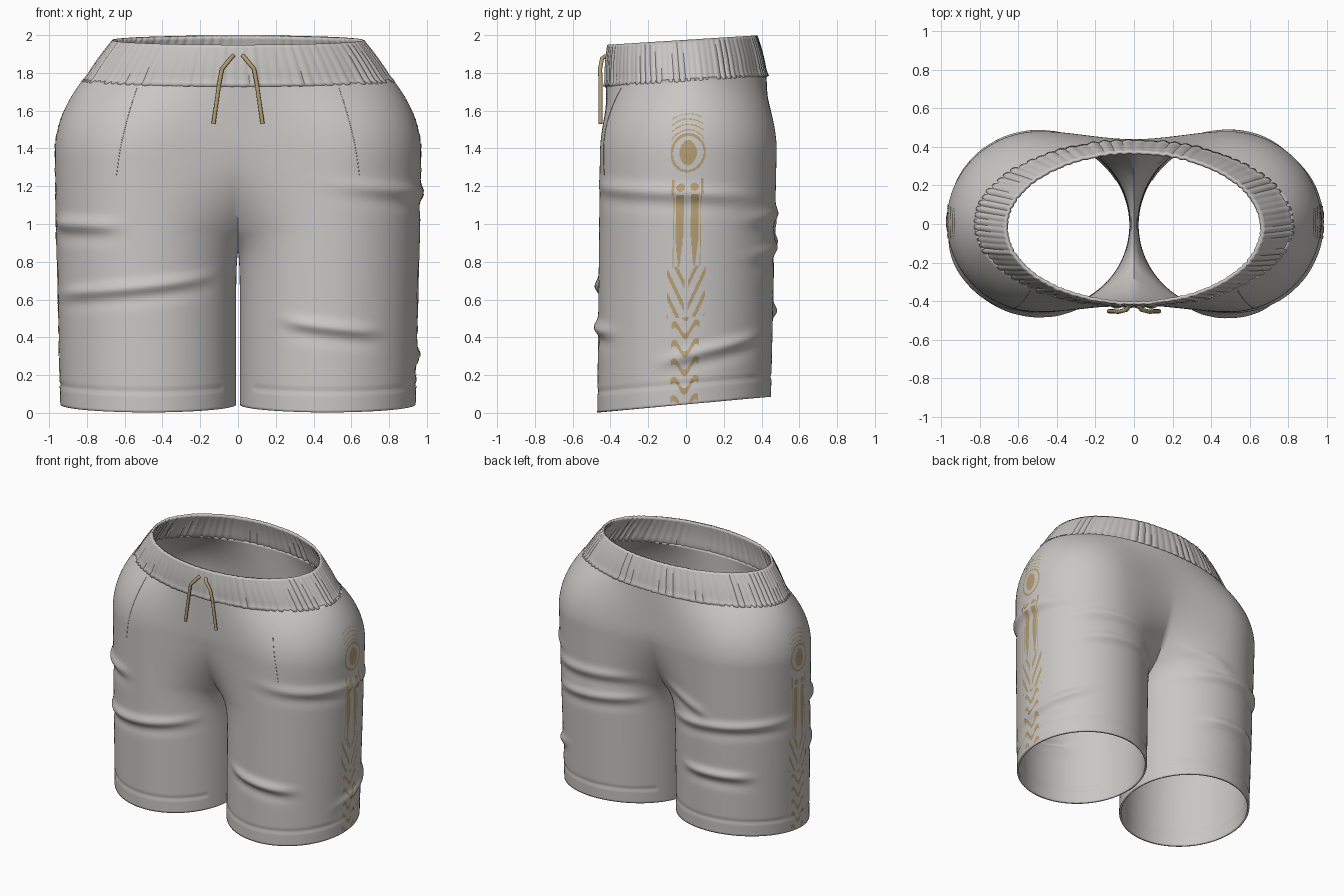
import bpy, bmesh, random
from math import sin, cos, pi, exp, hypot, radians

random.seed(4)
cube = bpy.data.objects.get("Cube")
if cube:
    bpy.data.objects.remove(cube, do_unlink=True)


def material(name, color):
    m = bpy.data.materials.new(name)
    m.use_nodes = True
    m.diffuse_color = (*color, 1)
    m.node_tree.nodes["Principled BSDF"].inputs["Base Color"].default_value = (*color, 1)
    return m


CLOTH = material("light grey cloth", (0.58, 0.57, 0.55))
TAN = material("tan trim", (0.47, 0.34, 0.17))

INNER = 0.57          # half angle of the inner leg arc
SEAM_Z = 0.98         # height where the legs join
TOP_Z = 1.77          # height where the waistband starts

# folds: side, centre and half width around the leg, height, slope, depth
FOLDS = [
    (1, -0.60, 0.20, 0.47, -0.15, 0.024),
    (1, -0.13, 0.42, 1.18, -0.13, 0.018),
    (1, 0.14, 0.22, 0.30, 0.20, 0.020),
    (1, 0.60, 0.28, 1.02, 0.05, 0.018),
    (1, 0.65, 0.30, 0.84, 0.10, 0.018),
    (-1, -0.28, 0.20, 1.02, -0.03, 0.022),
    (-1, -0.55, 0.38, 0.69, -0.14, 0.022),
    (-1, 0.50, 0.40, 0.88, -0.10, 0.020),
    (-1, 0.55, 0.20, 0.48, 0.00, 0.024),
    (-1, 0.78, 0.16, 1.02, 0.35, 0.016),
]


def lerp(a, b, t):
    return a + (b - a) * t


def clamp(t):
    return max(0.0, min(1.0, t))


def relief(side, a, z):
    """Folds and the stitched hem groove."""
    d = -0.006 * exp(-((z - 0.115) / 0.011) ** 2)
    for s, a0, half, z0, slope, amp in FOLDS:
        if s == side:
            dz = z - z0 - slope * (a - a0)
            window = exp(-((a - a0) / half) ** 4) * (1 - min(1, abs(a)) ** 8)
            d += amp * window * (exp(-(dz / 0.035) ** 2) - 0.35 * exp(-((dz + 0.07) / 0.04) ** 2))
    return d


def leg_size(z):
    rx = 0.465 + 0.011 * min(z, 1.4)
    return 0.01 + rx, rx, 0.46 + 0.006 * min(z, 1.4)


def place(side, x, y, z):
    """Shift and tilt a point so the back sits higher than the front."""
    y += (-0.01 + 0.016 * min(z, 1.4)) * clamp((TOP_Z - z) / 0.4)
    return (side * x, y, z + lerp(0.045, 0, clamp(z / 0.9)) + lerp(0.09, 0.06, z / TOP_Z) * y)


def surface(side, a, z, off=0.0):
    """Outer cloth: a runs from front centre (-1) over the side (0) to back centre (1)."""
    sign = 1 if a >= 0 else -1
    b = abs(a)
    cx, rx, ry = leg_size(z)
    th = b * (pi - INNER)
    d = relief(side, a, z) + off
    pull = (cx - rx * cos(INNER)) * b ** 8
    pull *= exp(-max(0, SEAM_Z - z) / 0.07)
    x, y = cx + (rx + d) * cos(th) - pull, (ry + d) * sin(th)
    # hips: two round ends joined by a nearly flat middle
    if b < 0.62:
        hx, hy = cx + (rx + d) * cos(b / 0.62 * pi / 2), (ry + d) * sin(b / 0.62 * pi / 2)
    else:
        t = (b - 0.62) / 0.38
        hx, hy = cx * (1 - t), lerp(ry + d, 0.43, t * t * (3 - 2 * t))
    s = 1 - (1 - clamp((z - SEAM_Z) / 0.5)) ** 2
    x, y = lerp(x, hx, s), lerp(y, hy, s)
    # narrowing to the waist
    w = clamp((z - 1.35) / (TOP_Z - 1.35)) ** 2.2
    phi = b * pi / 2
    x, y = lerp(x, (0.815 + off) * cos(phi), w), lerp(y, (0.425 + off) * sin(phi), w)
    if b > 0.9999 and z >= SEAM_Z - 1e-6:
        x = 0
    return place(side, x, sign * y, z)


def inner_leg(side, q, t):
    """Inner thigh: q runs from back to front, t from hem to crotch seam."""
    th = lerp(pi - INNER, pi + INNER, q)
    top = SEAM_Z - 0.13 * (1 - (sin(th) / sin(INNER)) ** 2)
    z = top * t
    cx, rx, ry = leg_size(z)
    x = (cx + rx * cos(th)) * (1 - exp(-(top - z) / 0.07))
    return place(side, 0 if t == 1 else x, ry * sin(th), z)


def finish(bm, name, mat, angle=50, thick=0):
    bmesh.ops.recalc_face_normals(bm, faces=bm.faces)
    me = bpy.data.meshes.new(name)
    bm.to_mesh(me)
    bm.free()
    ob = bpy.data.objects.new(name, me)
    bpy.context.collection.objects.link(ob)
    me.materials.append(mat)
    bpy.ops.object.select_all(action='DESELECT')
    ob.select_set(True)
    bpy.context.view_layer.objects.active = ob
    bpy.ops.object.shade_smooth_by_angle(angle=radians(angle))
    if thick:
        mod = ob.modifiers.new("cloth_thickness", 'SOLIDIFY')
        mod.thickness, mod.offset = thick, -1
    return ob


def grid_faces(bm, rows, closed=False):
    for r0, r1 in zip(rows, rows[1:]):
        n = len(r0)
        for j in range(n if closed else n - 1):
            k = (j + 1) % n
            bm.faces.new((r0[j], r0[k], r1[k], r1[j]))


# Shorts body: both legs and the hips, welded along the centre seam
bm = bmesh.new()
OUT, INN, LEG_ROWS, HIP_ROWS = 110, 40, 72, 44
for side in (1, -1):
    legs = []
    for k in range(LEG_ROWS + 1):
        t = k / LEG_ROWS
        ring = [surface(side, -1 + 2 * j / OUT, SEAM_Z * t) for j in range(OUT + 1)]
        ring += [inner_leg(side, j / INN, t) for j in range(1, INN)]
        legs.append([bm.verts.new(p) for p in ring])
    grid_faces(bm, legs, closed=True)
    hips = [legs[-1][:OUT + 1]]
    for k in range(1, HIP_ROWS + 1):
        z = lerp(SEAM_Z, TOP_Z, k / HIP_ROWS)
        hips.append([bm.verts.new(surface(side, -1 + 2 * j / OUT, z)) for j in range(OUT + 1)])
    grid_faces(bm, hips)
seam = [v for v in bm.verts if abs(v.co.x) < 1e-5]
bmesh.ops.remove_doubles(bm, verts=seam, dist=0.0005)
finish(bm, "shorts_body", CLOTH, thick=0.014)

# Gathered waistband
PLEATS, STEPS, BAND_ROWS = 84, 6, 12
heights = [random.uniform(0.2, 1) for _ in range(PLEATS)]
lean = [random.uniform(0.5, 1) for _ in range(PLEATS)]
bm = bmesh.new()
rows = []
for k in range(BAND_ROWS + 1):
    v = k / BAND_ROWS
    row = []
    for j in range(PLEATS * STEPS):
        p, f = divmod(j, STEPS)
        th = 2 * pi * j / (PLEATS * STEPS)
        d = 0.011 * heights[p] * sin(pi * f / STEPS) * lerp(1, 0.4, v * lean[p])
        d += 0.008 * exp(-(v / 0.08) ** 2) + 0.006 * sin(pi * v)
        x = (lerp(0.815, 0.664, v) + d) * cos(th)
        y = lerp(0, -0.02, v) + (lerp(0.424, 0.394, v) + d) * sin(th)
        row.append(bm.verts.new((x, y, lerp(1.757, 1.975, v) + 0.063 * y)))
    rows.append(row)
grid_faces(bm, rows, closed=True)
finish(bm, "waistband", CLOTH, 40, thick=0.016)


# Side stripes: broken, mirrored ornament
def in_ornament(y, z):
    y = abs(y)
    r = hypot(y / 0.045, (z - 1.38) / 0.065)
    if z > 1.24:
        arch = hypot(y / 0.08, (z - 1.38) / 0.09)
        ripple = z > 1.44 and arch < 2.3 and sin(arch * 20) > 0.75 and y < 0.085
        return r < 1 or 1.0 < arch < 1.15 or ripple
    if z > 1.16:
        return hypot(y - 0.035, z - 1.2) < 0.022 or 0.07 < y < 0.08
    if z > 0.78:
        return abs(y - 0.04) < 0.020 * clamp((z - 0.74) / 0.2) or 0.066 < y < 0.071
    if z > 0.5:
        return sin((z - 2.2 * y) * 50) > 0.45 and y > 0.008
    return sin(z * 62 + cos(y * 55) * 2.2) > 0.45 and y < 0.075


for side, label in ((1, "left"), (-1, "right")):
    bm = bmesh.new()
    NA, NZ = 44, 380
    cells = {}

    def corner(i, k):
        if (i, k) not in cells:
            a, z = lerp(-0.085, 0.085, i / NA), lerp(0.01, 1.64, k / NZ)
            cells[i, k] = bm.verts.new(surface(side, a, z, 0.003))
        return cells[i, k]

    for k in range(NZ):
        for i in range(NA):
            y, z = lerp(-0.1, 0.1, (i + 0.5) / NA), lerp(0.03, 1.64, (k + 0.5) / NZ)
            if in_ornament(y, z):
                bm.faces.new([corner(i, k), corner(i + 1, k), corner(i + 1, k + 1), corner(i, k + 1)])
    bm.normal_update()
    if sum(f.normal.x for f in bm.faces) * side < 0:
        bmesh.ops.reverse_faces(bm, faces=bm.faces)
    finish(bm, label + "_side_stripe", TAN)


def tube(name, points, radius, mat):
    cu = bpy.data.curves.new(name, 'CURVE')
    cu.dimensions = '3D'
    cu.bevel_depth, cu.bevel_resolution, cu.use_fill_caps = radius, 3, True
    sp = cu.splines.new('POLY')
    sp.points.add(len(points) - 1)
    for pt, co in zip(sp.points, points):
        pt.co = (*co, 1)
    cu.materials.append(mat)
    ob = bpy.data.objects.new(name, cu)
    bpy.context.collection.objects.link(ob)


# Drawstrings and pocket seams
for side, label in ((1, "left"), (-1, "right")):
    tube(label + "_drawstring", [(side * x, y, z) for x, y, z in (
        (0.025, -0.425, 1.89), (0.04, -0.445, 1.875), (0.085, -0.455, 1.82),
        (0.10, -0.452, 1.74), (0.13, -0.452, 1.53))], 0.011, TAN)
    tube(label + "_pocket_seam", [surface(side, lerp(-0.49, -0.55, t / 12), lerp(1.29, 1.74, t / 12))
                                  for t in range(13)], 0.002, CLOTH)
